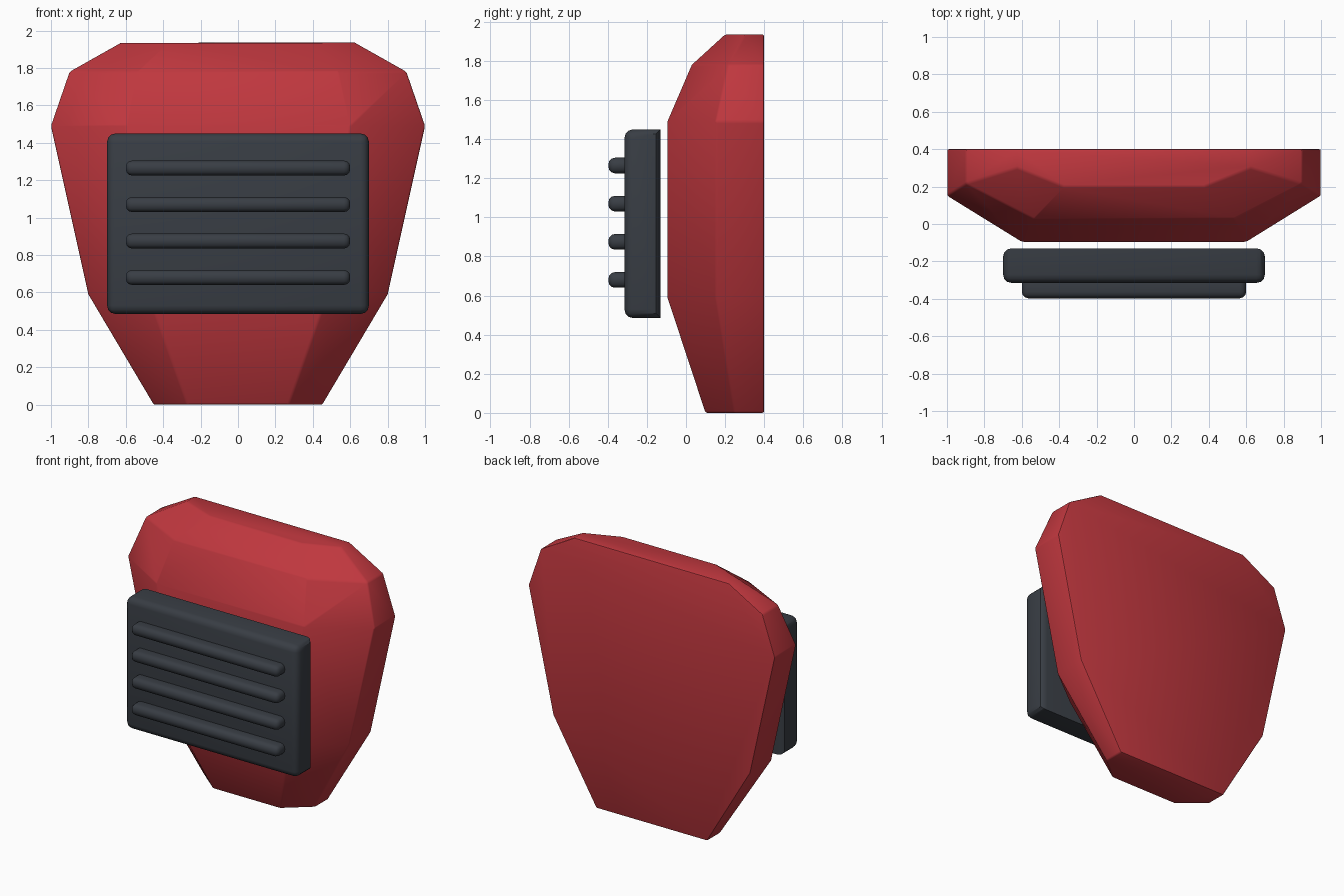
import bpy, bmesh, math

cube = bpy.data.objects.get("Cube")
if cube:
    bpy.data.objects.remove(cube, do_unlink=True)


def material(name, rgb):
    m = bpy.data.materials.new(name)
    m.use_nodes = True
    color = (*rgb, 1)
    m.diffuse_color = color
    m.node_tree.nodes["Principled BSDF"].inputs["Base Color"].default_value = color
    return m


RED = material("red", (0.52, 0.038, 0.048))
DARK = material("dark_slate", (0.04, 0.047, 0.058))


def finish(name, bm, mat):
    bmesh.ops.recalc_face_normals(bm, faces=bm.faces)
    me = bpy.data.meshes.new(name)
    bm.to_mesh(me)
    bm.free()
    ob = bpy.data.objects.new(name, me)
    bpy.context.collection.objects.link(ob)
    me.materials.append(mat)
    bpy.ops.object.select_all(action="DESELECT")
    ob.select_set(True)
    bpy.context.view_layer.objects.active = ob
    bpy.ops.object.shade_smooth_by_angle(angle=math.radians(30))
    return ob


def rounded_box(name, lo, hi, radius, segments, keep, mat):
    """Box whose edges accepted by keep(edge) are rounded."""
    bm = bmesh.new()
    bmesh.ops.create_cube(bm, size=1)
    for v in bm.verts:
        v.co = [lo[i] if v.co[i] < 0 else hi[i] for i in range(3)]
    bmesh.ops.bevel(bm, geom=[e for e in bm.edges if keep(e)], offset=radius,
                    segments=segments, profile=0.5, affect="EDGES")
    return finish(name, bm, mat)


# Body: tapered sections (height, half width, front depth) with chamfered sides
BACK = 0.4
LEVELS = [(0, 0.45, 0.1), (0.59, 0.8, -0.095), (1.49, 1.0, -0.095),
          (1.78, 0.9, 0.03), (1.935, 0.625, 0.2)]
bm = bmesh.new()
rings = []
for z, w, front in LEVELS:
    mid = (front + BACK) / 2
    outline = [(w, BACK), (w, mid), (0.6 * w, front),
               (-0.6 * w, front), (-w, mid), (-w, BACK)]
    rings.append([bm.verts.new((x, y, z)) for x, y in outline])
for a, b in zip(rings, rings[1:]):
    for i in range(5):
        bm.faces.new((a[i], a[i + 1], b[i + 1], b[i]))
bm.faces.new(rings[0])
bm.faces.new(rings[-1])
bm.faces.new([r[0] for r in rings] + [r[-1] for r in reversed(rings)])
bmesh.ops.recalc_face_normals(bm, faces=bm.faces)
sharp = [e for e in bm.edges if e.calc_face_angle(0) > math.radians(30)]
bmesh.ops.bevel(bm, geom=sharp, offset=0.01, segments=2, profile=0.5,
                affect="EDGES", clamp_overlap=True)
finish("body", bm, RED)


# Front plate: every edge rounded but the two horizontal ones at the back
def not_back_horizontal(e):
    a, b = e.verts
    return not (a.co.y > -0.2 and b.co.y > -0.2 and a.co.z == b.co.z)


rounded_box("front_plate", (-0.7, -0.315, 0.485), (0.7, -0.13, 1.45),
            0.045, 3, not_back_horizontal, DARK)

# Four ribs across the plate
for i in range(4):
    z = 0.68 + 0.195 * i
    rounded_box("rib_%d" % (i + 1), (-0.6, -0.397, z - 0.04), (0.6, -0.27, z + 0.04),
                0.034, 3, lambda e: True, DARK)
